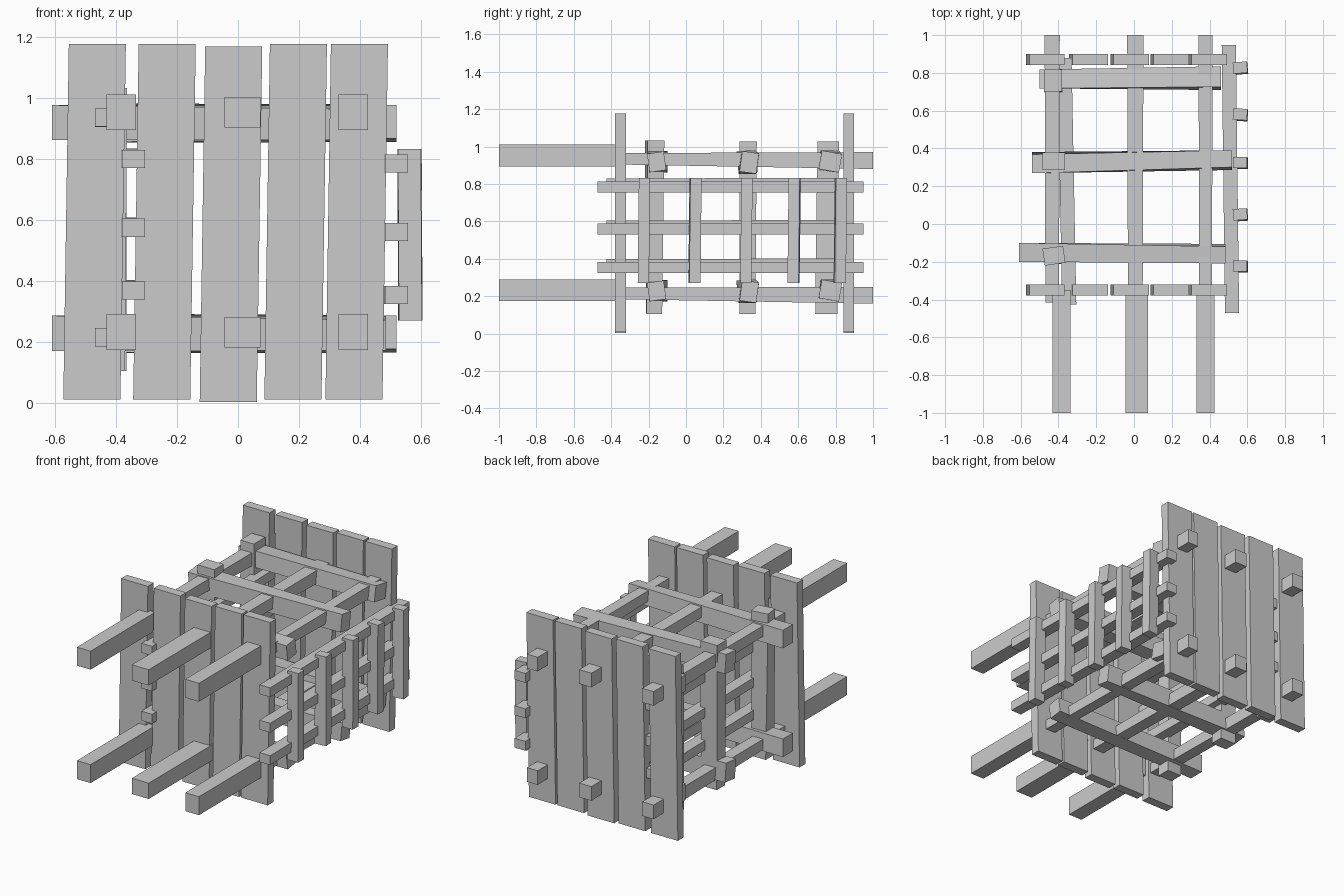
import bpy
import bmesh
from math import radians, cos, sin
from mathutils import Vector

if "Cube" in bpy.data.objects:
    bpy.data.objects.remove(bpy.data.objects["Cube"])


def beam(name, axis, start, end, size, end_size=None, roll=0, end_roll=None):
    """Four-sided timber along an axis; size is measured on the other two axes."""
    end_size = end_size or size
    end_roll = roll if end_roll is None else end_roll
    u, v = [i for i in range(3) if i != axis]
    bm = bmesh.new()
    rings = []
    for centre, (w, h), r in ((start, size, roll), (end, end_size, end_roll)):
        c, s = cos(radians(r)), sin(radians(r))
        ring = []
        for a, b in ((-1, -1), (1, -1), (1, 1), (-1, 1)):
            p, q = a * w / 2, b * h / 2
            co = Vector(centre)
            co[u] += p * c - q * s
            co[v] += p * s + q * c
            ring.append(bm.verts.new(co))
        rings.append(ring)
    a, b = rings
    bm.faces.new(a)
    bm.faces.new(b)
    for i in range(4):
        j = (i + 1) % 4
        bm.faces.new((a[i], a[j], b[j], b[i]))
    bmesh.ops.recalc_face_normals(bm, faces=bm.faces)
    mesh = bpy.data.meshes.new(name)
    bm.to_mesh(mesh)
    bm.free()
    obj = bpy.data.objects.new(name, mesh)
    bpy.context.collection.objects.link(obj)
    return obj


# Leaning plank walls at the front and back
for side, y in (("front", -0.35), ("back", 0.87)):
    for i, x in enumerate((-0.47, -0.241, -0.023, 0.189, 0.389)):
        dz = -0.008 if i == 2 else 0
        beam(f"{side}_plank_{i + 1}", 2, (x - 0.009, y, 0.011 + dz),
             (x + 0.009, y, 1.176 + dz), (0.187, 0.058))

for level, dz in (("upper", 0.0), ("lower", -0.72)):
    # Thick stubs sticking out of the front wall
    beam(f"{level}_left_stub", 1, (-0.383, -1, 0.952 + dz), (-0.383, -0.35, 0.952 + dz), (0.096, 0.117))
    beam(f"{level}_centre_stub", 1, (0.014, -1, 0.952 + dz), (0.014, -0.35, 0.952 + dz), (0.118, 0.1))
    beam(f"{level}_right_stub", 1, (0.378, -1, 0.952 + dz), (0.378, -0.35, 0.952 + dz), (0.096, 0.117))

    # Thin lengthwise joists running through the frame
    for side, x, w in (("left", -0.433, 0.072), ("centre", 0.007, 0.078), ("right", 0.379, 0.067)):
        beam(f"{level}_{side}_joist", 1, (x, -0.415, 0.935 + dz), (x, 1, 0.925 + dz),
             (w, 0.06), (w + 0.008, 0.09))

    # Crossbeams, slightly twisted
    cz = dz if level == "upper" else -0.69
    beam(f"{level}_crossbeam_1", 0, (-0.61, -0.15, 0.918 + cz), (0.485, -0.157, 0.918 + cz),
         (0.1, 0.115), (0.09, 0.1), 0, 8)
    beam(f"{level}_crossbeam_2", 0, (-0.54, 0.325, 0.918 + cz), (0.52, 0.338, 0.915 + cz),
         (0.1, 0.12), (0.09, 0.11), 6, -8)
    beam(f"{level}_crossbeam_3", 0, (-0.5, 0.768, 0.925 + cz), (0.46, 0.772, 0.92 + cz),
         (0.1, 0.105), (0.11, 0.1), 0, -10)

# Left wall posts
beam("left_post_1", 2, (-0.42, -0.17, 0.105), (-0.424, -0.168, 1.032), (0.1, 0.085), (0.11, 0.09), 0, 8)
beam("left_post_2", 2, (-0.42, 0.328, 0.105), (-0.425, 0.332, 1.028), (0.11, 0.085), (0.118, 0.093))
beam("left_post_3", 2, (-0.42, 0.75, 0.105), (-0.428, 0.76, 1.028), (0.1, 0.118), (0.095, 0.115))

# Horizontal side rails
for i, z in enumerate((0.785, 0.56, 0.354)):
    beam(f"right_rail_{i + 1}", 1, (0.519, -0.472, z), (0.502, 0.948, z), (0.075, 0.059))
    beam(f"left_rail_{i + 1}", 1, (-0.343, -0.425, z + 0.014), (-0.368, 0.88, z + 0.018), (0.075, 0.06))

# Upright slats on the right wall
for i, y in enumerate((-0.228, 0.045, 0.32, 0.575, 0.822)):
    beam(f"right_slat_{i + 1}", 2, (0.565, y, 0.27), (0.562, y + 0.006, 0.832),
         (0.075, 0.06), roll=(0, 4, 0, -4, 5)[i])
